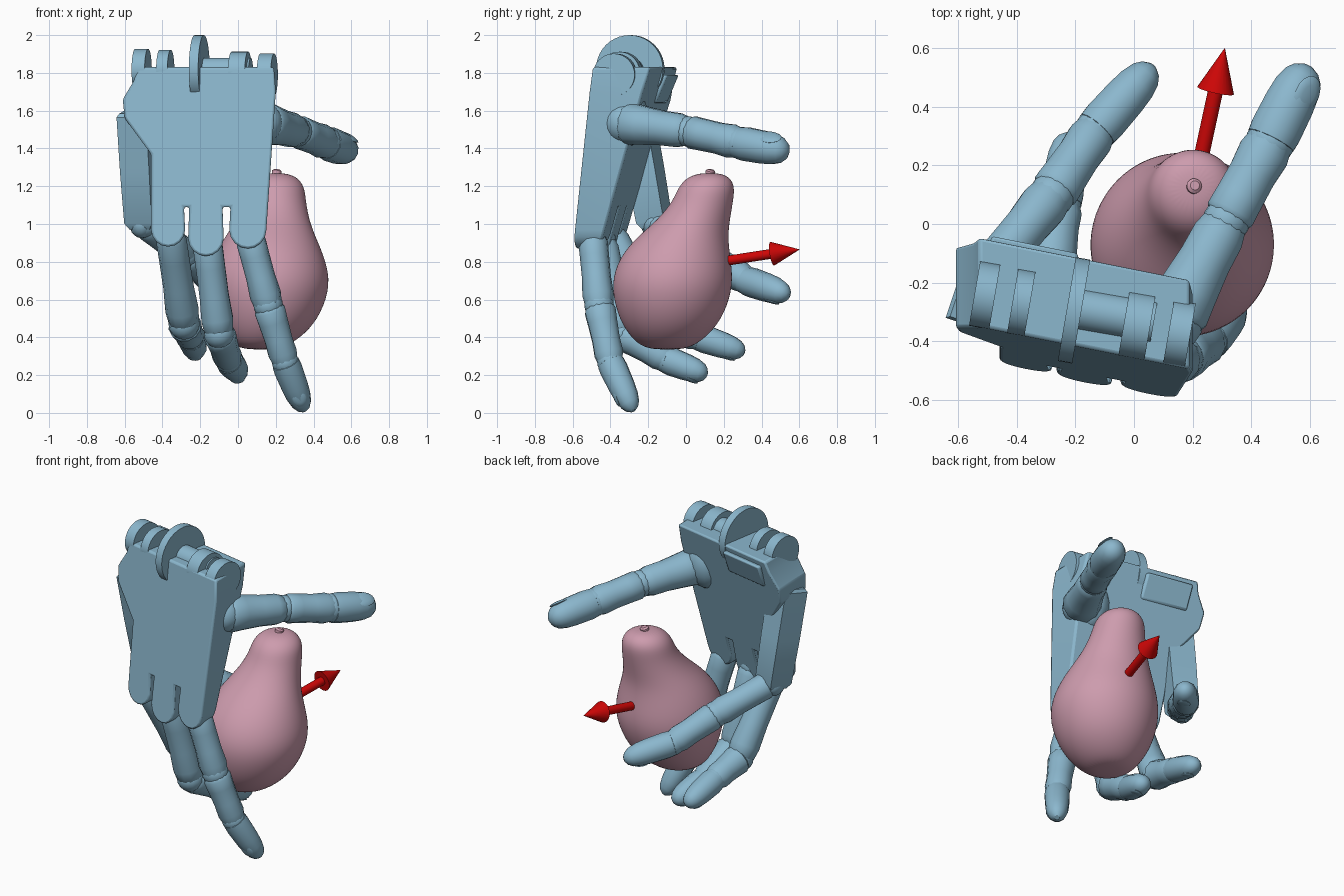
import bpy, bmesh, math
from mathutils import Vector, Matrix

cube = bpy.data.objects.get("Cube")
if cube:
    bpy.data.objects.remove(cube, do_unlink=True)


def material(name, rgb):
    m = bpy.data.materials.new(name)
    m.use_nodes = True
    m.diffuse_color = (*rgb, 1)
    m.node_tree.nodes["Principled BSDF"].inputs["Base Color"].default_value = (*rgb, 1)
    return m


BLUE = material("steel blue", (0.26, 0.475, 0.615))
PINK = material("dusty pink", (0.61, 0.33, 0.42))
RED = material("red", (0.62, 0.002, 0.002))


def finish(bm, name, mat, angle=35):
    bmesh.ops.recalc_face_normals(bm, faces=bm.faces)
    me = bpy.data.meshes.new(name)
    bm.to_mesh(me)
    bm.free()
    ob = bpy.data.objects.new(name, me)
    bpy.context.collection.objects.link(ob)
    me.materials.append(mat)
    bpy.ops.object.select_all(action='DESELECT')
    ob.select_set(True)
    bpy.context.view_layer.objects.active = ob
    bpy.ops.object.shade_smooth_by_angle(angle=math.radians(angle))
    return ob


def loft(name, rings, mat, axis=None, sides=16, angle=35):
    """Skin round sections given as (centre, radius) and cap both ends."""
    axis = Vector(axis or rings[-1][0] - rings[0][0]).normalized()
    rot = axis.to_track_quat('Z', 'Y')
    bm = bmesh.new()
    loops = []
    for c, r in rings:
        loops.append([])
        for i in range(sides):
            a = math.tau * (i + 0.5) / sides
            offset = rot @ Vector((math.cos(a) * r, math.sin(a) * r, 0))
            loops[-1].append(bm.verts.new(Vector(c) + offset))
    for lo, hi in zip(loops, loops[1:]):
        for i in range(sides):
            j = (i + 1) % sides
            bm.faces.new((lo[i], lo[j], hi[j], hi[i]))
    bm.faces.new(loops[0][::-1])
    bm.faces.new(loops[-1])
    return finish(bm, name, mat, angle)


# Phalanx profiles: (position along the bone, radius factor)
BONE = [(-.03, .6), (.02, .85), (.1, 1), (.3, .97), (.6, .94), (.85, 1), (.97, .9), (1.03, .6)]
TIP = [(-.02, .7), (.02, .95), (.15, 1), (.5, .98), (.7, .92), (.86, .76), (.95, .52), (1, .2)]
PLATE = [(-.03, .8), (0, .95), (.5, 1), (.97, 1), (1.03, .75)]


def bone(name, a, b, r1, r2, profile, sides=12):
    a, b = Vector(a), Vector(b)
    rings = [(a.lerp(b, t), (r1 + (r2 - r1) * t) * f) for t, f in profile]
    return loft(name, rings, BLUE, sides=sides)


def ball(name, centre, size):
    bm = bmesh.new()
    bmesh.ops.create_uvsphere(bm, u_segments=16, v_segments=10, radius=1)
    bm.transform(Matrix.Translation(centre) @ Matrix.Diagonal((*size, 1)))
    return finish(bm, name, BLUE, 60)


def nail(name, a, b, r, normal):
    a, b = Vector(a), Vector(b)
    d = (b - a).normalized()
    n = Vector(normal)
    n = (n - d * n.dot(d)).normalized()
    rot = Matrix((d.cross(n), d, n)).transposed().to_4x4()
    bm = bmesh.new()
    bmesh.ops.create_uvsphere(bm, u_segments=14, v_segments=6, radius=1)
    bm.transform(Matrix.Translation(a.lerp(b, .66) + n * r * .82) @ rot
                 @ Matrix.Diagonal((r * .55, r * .75, r * .14, 1)))
    finish(bm, name, BLUE, 60)


def finger(name, pts, radii, normal):
    for k in range(len(pts) - 1):
        last = k == len(pts) - 2
        label = f"{name}_tip" if last else f"{name}_bone_{k + 1}"
        bone(label, pts[k], pts[k + 1], radii[k], radii[k + 1], TIP if last else BONE)
        ball(f"{name}_joint_{k + 1}", pts[k], [radii[k] * .92] * 3)
    nail(f"{name}_nail", pts[-2], pts[-1], radii[-1], normal)


# Fingers and thumb
finger("index_finger", [(.06, -.495, .94), (.16, -.46, .57), (.25, -.4, .27), (.352, -.28, .01)],
       [.078, .085, .077, .068], (.1, -1, -.3))
finger("middle_finger", [(-.165, -.445, .92), (-.1, -.34, .42), (-.05, -.1, .28), (.01, .11, .2)],
       [.08, .088, .077, .068], (.2, -.3, -1))
finger("ring_finger", [(-.36, -.405, .96), (-.285, -.14, .47), (-.25, .07, .4), (-.22, .31, .32)],
       [.08, .09, .077, .068], (0, -.3, -1))
finger("little_finger", [(-.49, -.16, 1.0), (-.28, .1, .84), (-.13, .32, .7), (.065, .54, .625)],
       [.08, .085, .08, .075], (.2, 0, -1))
finger("thumb", [(.13, -.33, 1.535), (.315, .01, 1.49), (.465, .28, 1.43), (.595, .54, 1.382)],
       [.118, .088, .092, .09], (.6, 0, .8))

# Little finger metacarpal: a flat-sided plate with a rounded knuckle
bone("little_metacarpal", (-.54, -.27, 1.58), (-.505, -.165, 1.0), .122, .108, PLATE, 4)
ball("little_knuckle", (-.51, -.165, 1.0), (.065, .075, .075))


# Palm: outline with rounded knuckle lobes, given depth by a tapering thickness
def front_y(x, z):
    return -.46 - .2 * x - .12 * (1.8 - z)


def slab(name, outline, depth, inset=0.0):
    bm = bmesh.new()
    front = [bm.verts.new((x, front_y(x, z) + inset, z)) for x, z in outline]
    back = [bm.verts.new((x, front_y(x, z) + inset + depth(z), z)) for x, z in outline]
    n = len(outline)
    bm.faces.new(front)
    bm.faces.new(back[::-1])
    for i in range(n):
        j = (i + 1) % n
        bm.faces.new((front[i], back[i], back[j], front[j]))
    ob = finish(bm, name, BLUE)
    bevel = ob.modifiers.new("soft edge", 'BEVEL')
    bevel.width = .012
    bevel.segments = 2
    return ob


outline = [(-.46, 1.37), (-.6, 1.56), (-.61, 1.66), (-.55, 1.76), (-.53, 1.83), (.19, 1.83), (.2, 1.7)]
for cx, r, bottom in [(.052, .098, .87), (-.17, .094, .83), (-.37, .09, .88)]:
    if cx < 0:
        outline.append((cx + r - .006, 1.09))
    for i in range(9):
        a = math.pi * i / 8
        outline.append((cx + r * math.cos(a), bottom + r - r * math.sin(a)))
    if cx > -.3:
        outline.append((cx - r + .006, 1.09))
slab("palm", outline, lambda z: .3 - .17 * (1.8 - z))

# Heel of the palm, on the little finger side
slab("palm_heel", [(-.49, 1.64), (-.49, 1.79), (-.19, 1.79), (-.19, 1.64)],
     lambda z: .13 - .3 * (1.8 - z), .2)
# Thumb mound
ball("thumb_mound", (.07, -.34, 1.57), (.13, .14, .17))


# Wrist hinge plates
def hinge(name, x, y, z, r, width):
    bm = bmesh.new()
    bmesh.ops.create_cone(bm, cap_ends=True, segments=40, radius1=r, radius2=r, depth=width)
    turn = Vector((.98, -.17, 0)).to_track_quat('Z', 'Y').to_matrix().to_4x4()
    bm.transform(Matrix.Translation((x, y, z)) @ turn)
    finish(bm, name, BLUE)


for k, (x, w, z) in enumerate([(-.51, .07, 1.815), (-.385, .06, 1.81), (.01, .09, 1.8), (.155, .075, 1.79)]):
    hinge(f"wrist_lug_{k + 1}", x, front_y(x, 1.8) + .115, z, .112, w)
hinge("wrist_disc", -.205, -.295, 1.82, .18, .05)
hinge("wrist_pin", -.08, -.31, 1.81, .07, .3)

# Pear
sections = [(.12, -.1, .335, .07), (.12, -.1, .355, .145), (.14, -.09, .42, .22), (.155, -.08, .52, .285),
            (.167, -.073, .68, .328), (.165, -.06, .82, .297), (.17, -.02, .93, .243), (.185, .04, 1.02, .193),
            (.2, .09, 1.12, .16), (.203, .11, 1.2, .15), (.202, .12, 1.25, .11), (.2, .125, 1.27, .05)]
pear = loft("pear", [(Vector(s[:3]), s[3]) for s in sections], PINK, (0, 0, 1), 28, 80)
pear.modifiers.new("smooth", 'SUBSURF').levels = 2
loft("pear_stem", [(Vector((.202, .125, 1.25)), .024), (Vector((.206, .13, 1.28)), .026),
                   (Vector((.208, .132, 1.288)), .016)], PINK)

# Arrow pointing out of the pear
tail, tip = Vector((.18, .0, .772)), Vector((.31, .6, .865))
neck = tail.lerp(tip, .76)
loft("arrow_shaft", [(tail, .026), (neck, .026)], RED, sides=24)
loft("arrow_head", [(neck, .064), (tip, .001)], RED, sides=24)
